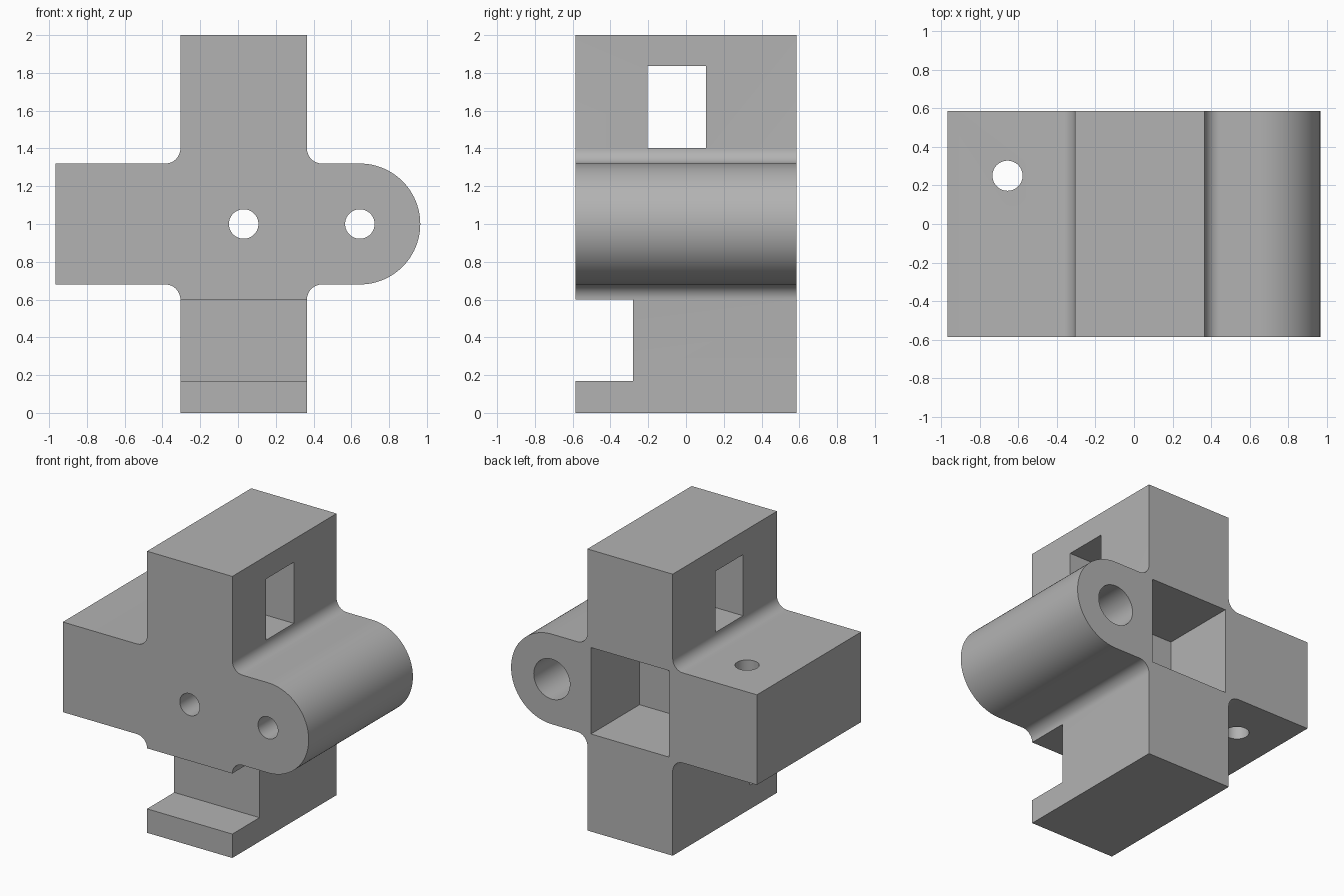
import bpy, bmesh, math
from mathutils import Vector, Matrix

if "Cube" in bpy.data.objects:
    bpy.data.objects.remove(bpy.data.objects["Cube"], do_unlink=True)

grey = bpy.data.materials.new("plain grey")
grey.use_nodes = True
colour = (0.45, 0.45, 0.45, 1)
grey.diffuse_color = colour
grey.node_tree.nodes["Principled BSDF"].inputs["Base Color"].default_value = colour

DEPTH = 0.585                     # half depth along y
LEFT, RIGHT, END = -0.305, 0.365, -0.967
MID, ARM, FILLET = 1.0, 0.32, 0.08
BOSS_X, HOLE = 0.645, 0.078
POCKET_Y = 0.04


def arc(cx, cz, r, start, stop, n):
    """Points along an arc, angles in degrees."""
    step = math.radians(stop - start) / n
    return [(cx + r * math.cos(math.radians(start) + i * step),
             cz + r * math.sin(math.radians(start) + i * step)) for i in range(n + 1)]


def add_object(name, bm):
    mesh = bpy.data.meshes.new(name)
    bmesh.ops.recalc_face_normals(bm, faces=bm.faces)
    bm.to_mesh(mesh)
    bm.free()
    mesh.materials.append(grey)
    ob = bpy.data.objects.new(name, mesh)
    bpy.context.collection.objects.link(ob)
    return ob


def box(name, low, high):
    low, high = Vector(low), Vector(high)
    bm = bmesh.new()
    bmesh.ops.create_cube(bm, size=1, matrix=Matrix.Translation((low + high) / 2)
                          @ Matrix.Diagonal((high - low).to_4d()))
    return add_object(name, bm)


def cylinder(name, start, stop, r):
    start, stop = Vector(start), Vector(stop)
    axis = stop - start
    turn = axis.to_track_quat('Z', 'Y').to_matrix().to_4x4()
    bm = bmesh.new()
    bmesh.ops.create_cone(bm, cap_ends=True, segments=64, radius1=r, radius2=r,
                          depth=axis.length,
                          matrix=Matrix.Translation((start + stop) / 2) @ turn)
    return add_object(name, bm)


# Cross-shaped body: profile in the front plane, extruded through the depth
top, low = MID + ARM, MID - ARM
outline = [(LEFT, 0), (RIGHT, 0)]
outline += arc(RIGHT + FILLET, low - FILLET, FILLET, 180, 90, 12)
outline += arc(BOSS_X, MID, ARM, -90, 90, 48)
outline += arc(RIGHT + FILLET, top + FILLET, FILLET, 270, 180, 12)
outline += [(RIGHT, 2), (LEFT, 2)]
outline += arc(LEFT - FILLET, top + FILLET, FILLET, 0, -90, 12)
outline += [(END, top), (END, low)]
outline += arc(LEFT - FILLET, low - FILLET, FILLET, 90, 0, 12)

bm = bmesh.new()
face = bm.faces.new([bm.verts.new((x, -DEPTH, z)) for x, z in outline])
sides = bmesh.ops.extrude_face_region(bm, geom=[face])["geom"]
bmesh.ops.translate(bm, vec=(0, 2 * DEPTH, 0),
                    verts=[g for g in sides if isinstance(g, bmesh.types.BMVert)])
body = add_object("cross_block", bm)

# Openings cut from the body
mid_x = (LEFT + RIGHT) / 2
cutters = [
    box("post_window", (-1, -0.205, 1.403), (1, 0.105, 1.837)),
    box("foot_notch", (-0.5, -1, 0.17), (0.5, -0.28, low - FILLET)),
    box("back_pocket", (mid_x - 0.307, POCKET_Y, MID - 0.307),
        (mid_x + 0.307, 1, MID + 0.307)),
    cylinder("centre_hole", (mid_x, -1, MID), (mid_x, 0.3, MID), HOLE),
    cylinder("boss_hole", (BOSS_X, -1, MID), (BOSS_X, 0.3, MID), HOLE),
    cylinder("boss_counterbore", (BOSS_X, POCKET_Y, MID), (BOSS_X, 1, MID), 0.142),
    cylinder("arm_hole", (-0.655, 0.25, 0.4), (-0.655, 0.25, 1.6), HOLE),
]
bpy.ops.object.select_all(action='DESELECT')
body.select_set(True)
bpy.context.view_layer.objects.active = body
for cutter in cutters:
    cutter.hide_render = True
    mod = body.modifiers.new(cutter.name, 'BOOLEAN')
    mod.operation, mod.solver, mod.object = 'DIFFERENCE', 'EXACT', cutter
    bpy.ops.object.modifier_apply(modifier=mod.name)
    bpy.data.objects.remove(cutter, do_unlink=True)

bpy.ops.object.shade_smooth_by_angle(angle=math.radians(30))
